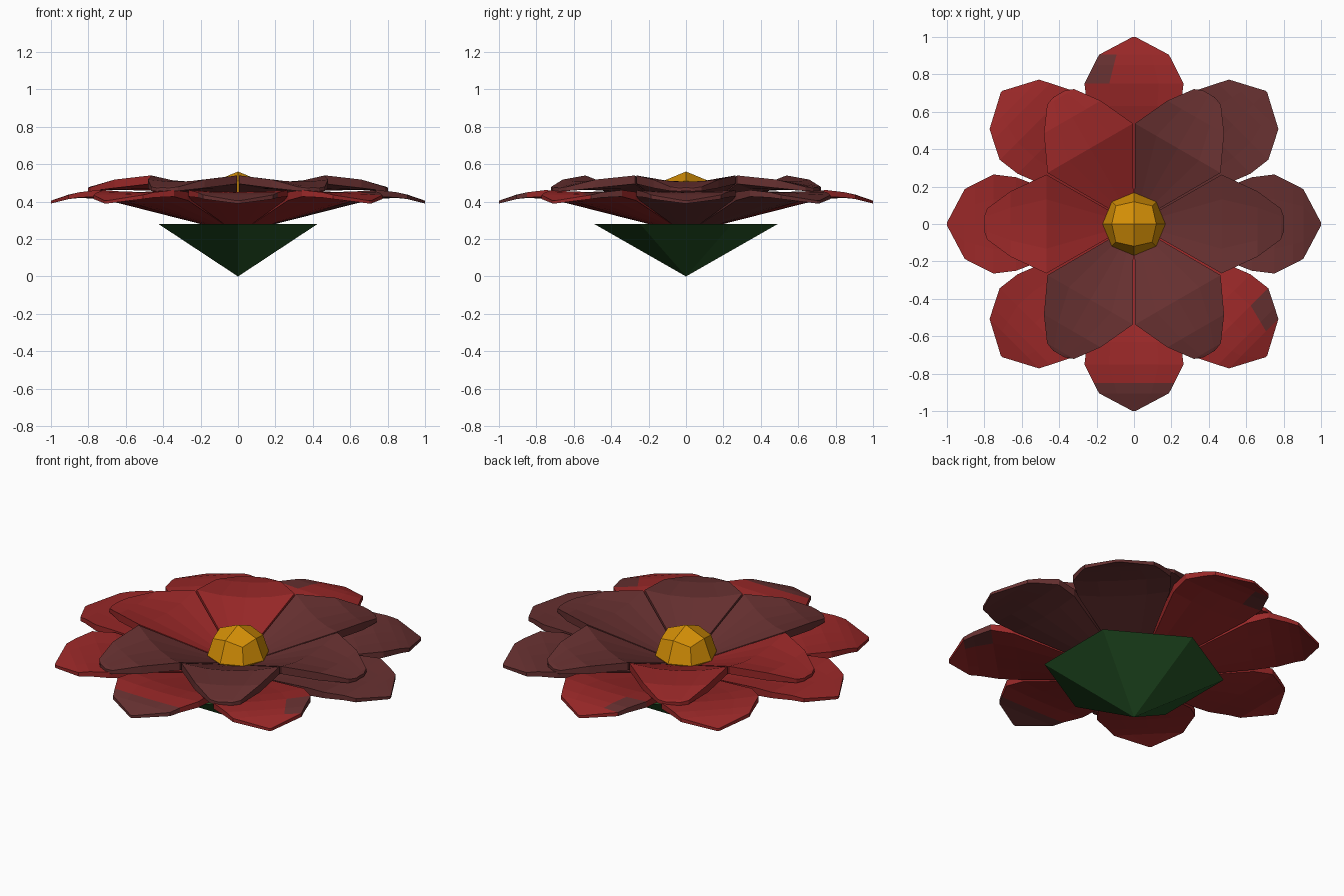
import bpy, bmesh, math
from mathutils import Matrix

if "Cube" in bpy.data.objects:
    bpy.data.objects.remove(bpy.data.objects["Cube"])


def material(name, rgb):
    m = bpy.data.materials.new(name)
    m.diffuse_color = (*rgb, 1)
    m.use_nodes = True
    m.node_tree.nodes["Principled BSDF"].inputs["Base Color"].default_value = m.diffuse_color
    return m


RED = material("petal red", (0.32, 0.021, 0.021))
BROWN = material("petal dull red", (0.135, 0.030, 0.030))
GREEN = material("leaf green", (0.018, 0.088, 0.019))
GOLD = material("centre gold", (0.66, 0.275, 0.002))


def finish(name, bm, mats):
    bmesh.ops.recalc_face_normals(bm, faces=bm.faces)
    me = bpy.data.meshes.new(name)
    bm.to_mesh(me)
    bm.free()
    for m in mats:
        me.materials.append(m)
    ob = bpy.data.objects.new(name, me)
    bpy.context.collection.objects.link(ob)
    return ob


def petal_ring(name, count, stations, is_brown):
    """Stations are (radius, half width, centre height, edge height, thickness)."""
    bm = bmesh.new()
    cols = (-1, -0.5, 0, 0.5, 1)
    n = len(cols)
    for k in range(count):
        deg = round(360 * k / count)
        rot = Matrix.Rotation(math.radians(deg), 4, 'Z')
        loops = []  # closed cross-sections: top row, then bottom row reversed
        for r, w, zc, ze, t in stations:
            top = [(r, u * w, zc + (ze - zc) * u * u) for u in cols]
            low = [(x, y, z - t) for x, y, z in reversed(top)]
            loops.append([bm.verts.new(rot @ bm_co) for bm_co in map(vec, top + low)])
        for i, (a, b) in enumerate(zip(loops, loops[1:])):
            for j in range(2 * n):
                q = (j + 1) % (2 * n)
                f = bm.faces.new((a[j], b[j], b[q], a[q]))
                # lateral position of this face, -1 to 1, same on both sides
                col = (cols + cols[::-1])
                f.material_index = int(is_brown(deg, i, (col[j] + col[q]) / 2))
        for loop, i in ((loops[0], 0), (loops[-1], len(stations) - 2)):
            for j in range(n - 1):
                f = bm.faces.new((loop[j], loop[j + 1], loop[2 * n - 2 - j], loop[2 * n - 1 - j]))
                f.material_index = int(is_brown(deg, i, 0))
    return finish(name, bm, [RED, BROWN])


def vec(c):
    return Matrix.Translation(c).to_translation()


# Outer petals: dull on the right, plus one dull tip and two dull edges
def outer_brown(deg, i, u):
    return (deg in (0, 45) or (deg == 270 and i >= 3)
            or (deg in (90, 315) and i in (2, 3) and u > 0.6))


petal_ring("outer_petals", 8, [
    (0.06, 0.026, 0.295, 0.295, 0.05), (0.63, 0.25, 0.435, 0.452, 0.045),
    (0.75, 0.265, 0.452, 0.462, 0.035), (0.85, 0.215, 0.447, 0.450, 0.028),
    (0.905, 0.187, 0.438, 0.436, 0.022), (1.0, 0.008, 0.405, 0.405, 0.015)], outer_brown)

# Inner cupped petals
petal_ring("inner_petals", 6, [
    (0.08, 0.042, 0.36, 0.36, 0.04), (0.468, 0.264, 0.505, 0.54, 0.045),
    (0.66, 0.175, 0.507, 0.518, 0.045), (0.785, 0.083, 0.482, 0.479, 0.022),
    (0.803, 0.035, 0.475, 0.473, 0.018)],
    lambda deg, i, u: deg in (0, 60, 240, 300))

# Six-sided green base cone, point down
bm = bmesh.new()
rim = [bm.verts.new((0.49 * math.sin(a), 0.49 * math.cos(a), 0.28))
       for a in (k * math.pi / 3 for k in range(6))]
tip = bm.verts.new((0, 0, 0))
bm.faces.new(rim)
for k in range(6):
    bm.faces.new((rim[k], rim[(k + 1) % 6], tip))
finish("green_base", bm, [GREEN])

# Gold centre: cube rounded into a ball
bm = bmesh.new()
bmesh.ops.create_cube(bm, size=2)
bmesh.ops.subdivide_edges(bm, edges=bm.edges[:], cuts=1, use_grid_fill=True)
for v in bm.verts:
    v.co = v.co.normalized() * 0.168
    v.co.z += 0.393
finish("gold_centre", bm, [GOLD])
